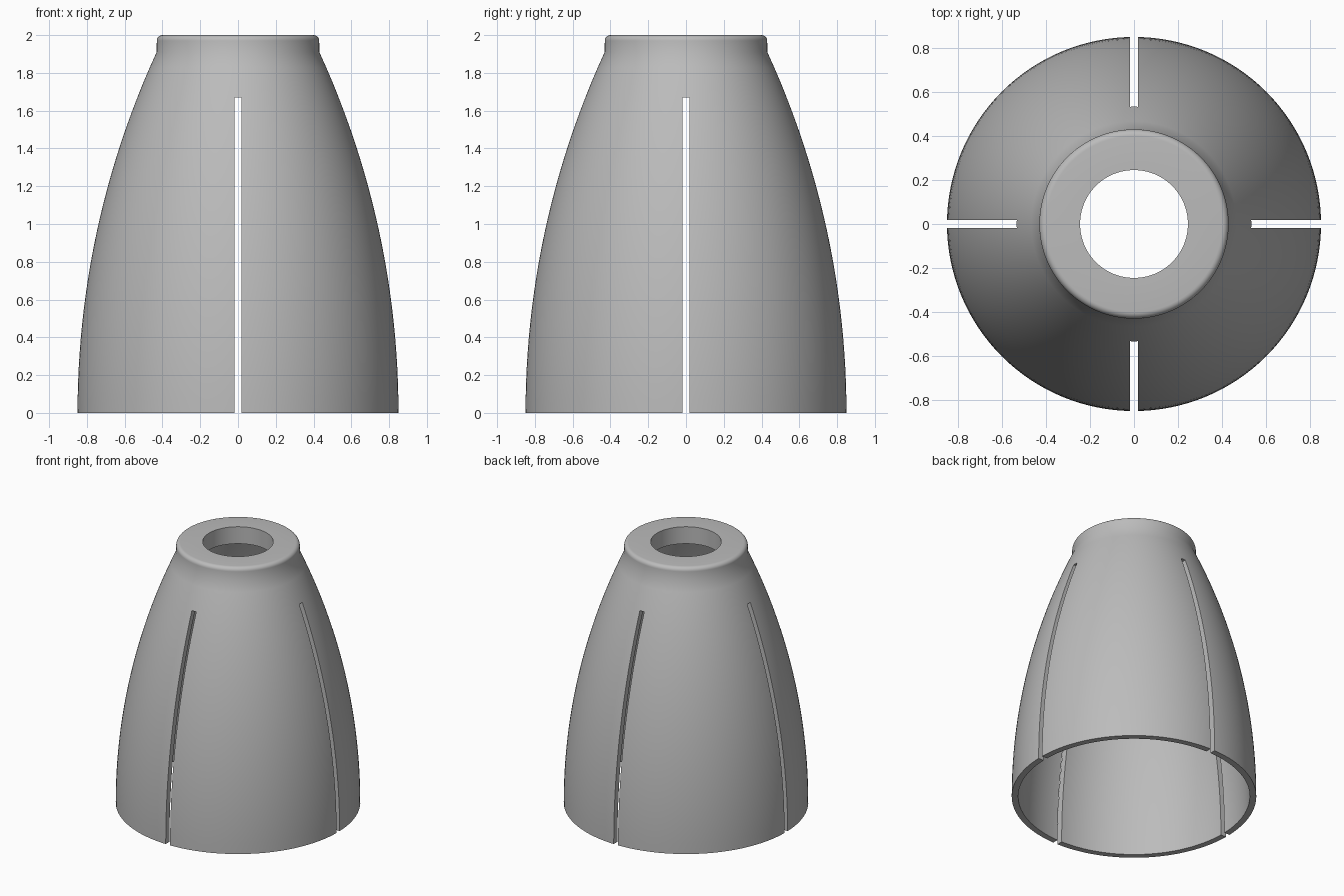
import bpy
import bmesh
from math import sqrt, sin, cos, pi

SEGMENTS = 128
ARC = 4.56          # radius of the side curve
BASE_R = 0.85
WALL = 0.045
LIP_R, HOLE_R = 0.43, 0.245
FILLET = 0.03
SLOT_W, SLOT_TOP = 0.037, 1.67

cube = bpy.data.objects.get("Cube")
if cube:
    bpy.data.objects.remove(cube)

grey = bpy.data.materials.new("grey")
grey.use_nodes = True
colour = (0.5, 0.5, 0.5, 1)
grey.diffuse_color = colour
grey.node_tree.nodes["Principled BSDF"].inputs["Base Color"].default_value = colour


def side(z, inset=0.0):
    """Point on the curved side, moved inwards by inset."""
    return (BASE_R - inset - ARC + sqrt(ARC * ARC - z * z), z)


def lathe(name, profile):
    """Revolve a closed profile of (radius, height) points around z."""
    bm = bmesh.new()
    rings = []
    for i in range(SEGMENTS):
        a = 2 * pi * i / SEGMENTS
        rings.append([bm.verts.new((r * cos(a), r * sin(a), z)) for r, z in profile])
    n = len(profile)
    for i in range(SEGMENTS):
        a, b = rings[i], rings[(i + 1) % SEGMENTS]
        for j in range(n):
            k = (j + 1) % n
            bm.faces.new((a[j], b[j], b[k], a[k]))
    bmesh.ops.recalc_face_normals(bm, faces=bm.faces)
    mesh = bpy.data.meshes.new(name)
    bm.to_mesh(mesh)
    bm.free()
    obj = bpy.data.objects.new(name, mesh)
    bpy.context.collection.objects.link(obj)
    mesh.materials.append(grey)
    return obj


# Shell profile: outer curve, rounded lip, bore, ceiling, inner curve
steps = 24
outer = [side(1.91 * i / steps) for i in range(steps + 1)]
lip = [(LIP_R - FILLET + FILLET * cos(a), 2 - FILLET + FILLET * sin(a))
       for a in (pi / 2 * i / 6 for i in range(7))]
bore = [(HOLE_R, 2), (HOLE_R, 1.87)]
inner = [side(1.87 * (1 - i / steps), WALL) for i in range(steps + 1)]
shell = lathe("slotted_shell", outer + lip + bore + inner)

# Two crossing slots cut up from the rim
bpy.context.view_layer.objects.active = shell
for size in ((SLOT_W, 3), (3, SLOT_W)):
    bpy.ops.mesh.primitive_cube_add(size=1, location=(0, 0, SLOT_TOP - 1))
    cutter = bpy.context.object
    cutter.name = "slot_cutter"
    cutter.scale = (*size, 2)
    cutter.hide_render = True
    bpy.context.view_layer.update()
    cut = shell.modifiers.new("slot", 'BOOLEAN')
    cut.operation = 'DIFFERENCE'
    cut.solver = 'EXACT'
    cut.object = cutter
    bpy.context.view_layer.objects.active = shell
    bpy.ops.object.modifier_apply(modifier=cut.name)
    bpy.data.objects.remove(cutter)

# Smooth curves, sharp rims
bpy.ops.object.select_all(action='DESELECT')
shell.select_set(True)
bpy.context.view_layer.objects.active = shell
bpy.ops.object.shade_smooth_by_angle(angle=pi / 6)
